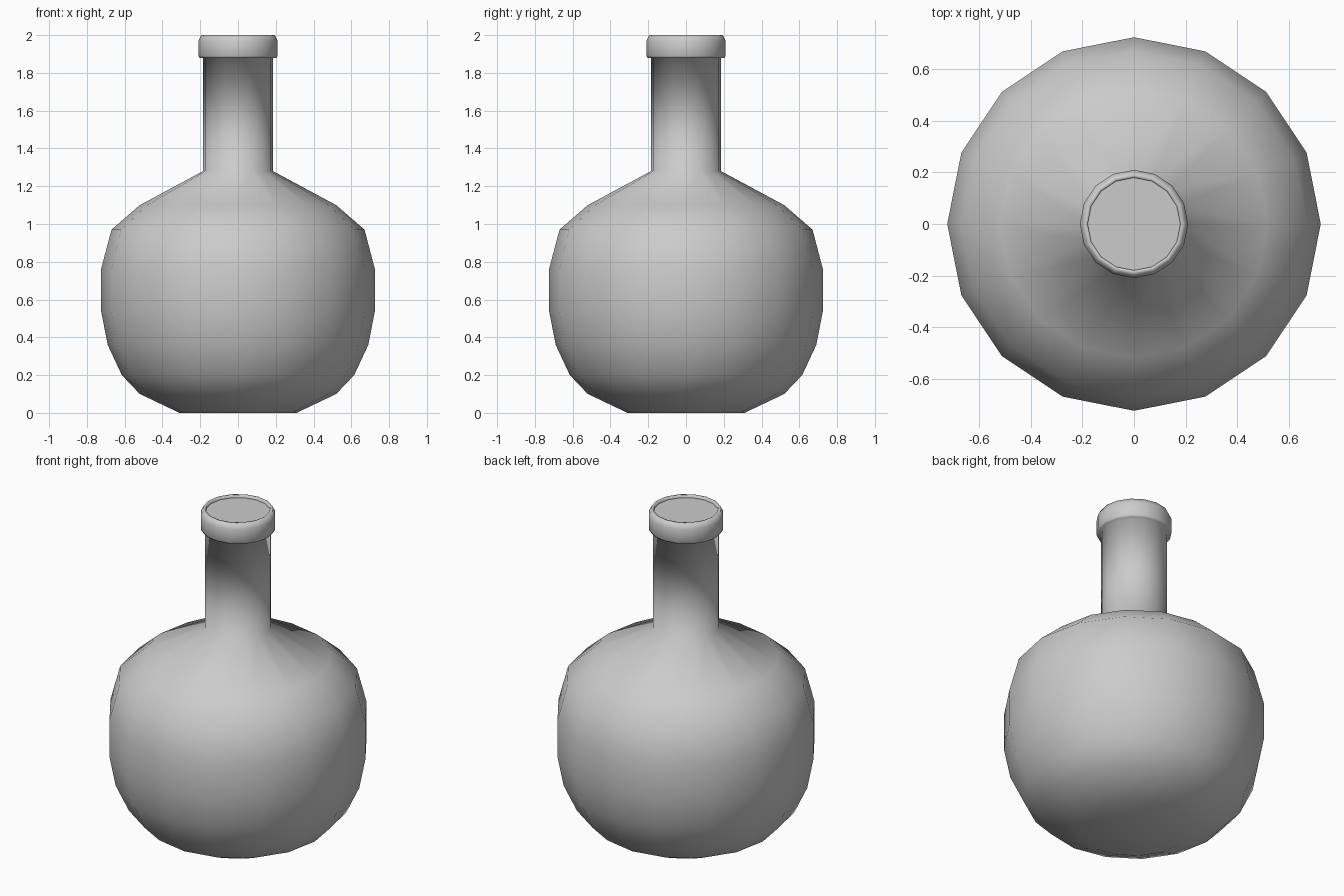
import bpy, bmesh
from math import cos, sin, tau

if "Cube" in bpy.data.objects:
    bpy.data.objects.remove(bpy.data.objects["Cube"])

SIDES = 16


def lathe(name, profile, close_bottom=True):
    """Spin (radius, height) points around z; cap the top flat, the base too."""
    bm = bmesh.new()
    rings = [[bm.verts.new((r * cos(tau * i / SIDES), r * sin(tau * i / SIDES), z))
              for i in range(SIDES)] for r, z in profile]
    for low, high in zip(rings, rings[1:]):
        for i in range(SIDES):
            j = (i + 1) % SIDES
            bm.faces.new((low[i], low[j], high[j], high[i])).smooth = True
    if close_bottom:
        bm.faces.new(rings[0][::-1]).smooth = True
    mesh = bpy.data.meshes.new(name)
    bm.to_mesh(mesh)
    bm.free()
    obj = bpy.data.objects.new(name, mesh)
    bpy.context.collection.objects.link(obj)
    return obj


# Round body, straight neck and thick lip in one smooth shell
lathe("bottle", [
    (0.31, 0.0), (0.52, 0.10), (0.615, 0.20), (0.69, 0.36), (0.725, 0.54),
    (0.725, 0.76), (0.67, 0.97), (0.52, 1.10), (0.185, 1.28), (0.185, 1.878),
    (0.203, 1.878), (0.21, 1.89), (0.21, 1.97), (0.195, 2.0), (0.18, 2.0),
    (0.18, 1.985),
])

# Flat stopper closing the mouth
bpy.ops.mesh.primitive_circle_add(vertices=SIDES, radius=0.18, fill_type='NGON',
                                  location=(0, 0, 1.985),
                                  rotation=(0, 0, tau / 4))
bpy.context.object.name = "mouth_disc"
